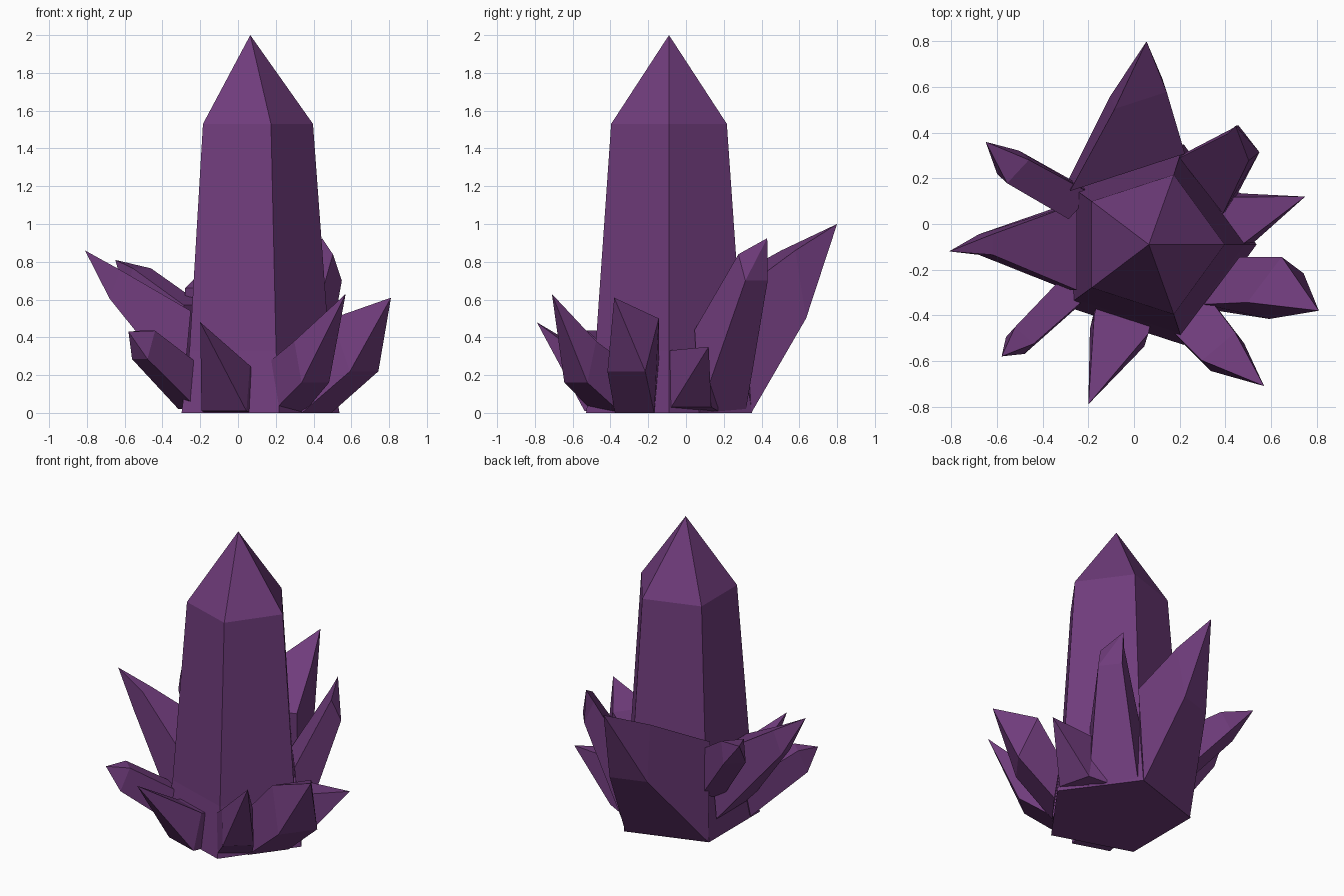
import bpy, bmesh
from math import radians, cos, sin, pi
from mathutils import Vector

if "Cube" in bpy.data.objects:
    bpy.data.objects.remove(bpy.data.objects["Cube"])

purple = bpy.data.materials.new("purple_crystal")
purple.diffuse_color = (0.16, 0.045, 0.2, 1)
purple.use_nodes = True
purple.node_tree.nodes["Principled BSDF"].inputs["Base Color"].default_value = purple.diffuse_color


def loft(name, rings, tip):
    """Skin a stack of rings and close it to a point."""
    bm = bmesh.new()
    rows = [[bm.verts.new(p) for p in ring] for ring in rings]
    n = len(rows[0])
    apex = bm.verts.new(tip)
    bm.faces.new(rows[0])
    for i in range(n):
        j = (i + 1) % n
        for a, b in zip(rows, rows[1:]):
            bm.faces.new((a[i], a[j], b[j], b[i]))
        bm.faces.new((rows[-1][i], rows[-1][j], apex))
    bmesh.ops.recalc_face_normals(bm, faces=bm.faces)
    mesh = bpy.data.meshes.new(name)
    bm.to_mesh(mesh)
    bm.free()
    mesh.materials.append(purple)
    obj = bpy.data.objects.new(name, mesh)
    bpy.context.collection.objects.link(obj)
    return obj


def pentagon(r, z):
    return [(0.075 + r * cos(k * 2 * pi / 5), -0.09 + r * sin(k * 2 * pi / 5), z)
            for k in range(5)]


def section(center, az, w, h, lean):
    """Four-sided cross-section facing azimuth az; its top leans back."""
    c, a = Vector(center), radians(az)
    side = Vector((-sin(a), cos(a), 0)) * w / 2
    up = Vector((-cos(a) * lean, -sin(a) * lean, h / 2))
    return [c + side + up, c - side + up, c - side - up, c + side - up]


def shard(name, az, base, bw, bh, neck, nw, nh, tip, lean=0.03):
    loft(name, [section(base, az, bw, bh, 0.02),
                section(neck, az, nw, nh, lean)], tip)


# Main five-sided crystal
loft("main_crystal", [pentagon(0.462, 0), pentagon(0.41, 0.33), pentagon(0.322, 1.53)],
     (0.065, -0.09, 2.0))

# Side shards growing out of the base
shard("back_shard", 108, (-0.035, 0.245, 0.33), 0.53, 0.66,
      (0.02, 0.57, 0.68), 0.24, 0.36, (0.055, 0.8, 1.0))
shard("left_shard", 180, (-0.27, -0.10, 0.33), 0.38, 0.42,
      (-0.65, -0.09, 0.68), 0.09, 0.15, (-0.81, -0.12, 0.86))
shard("back_left_shard", 137, (-0.25, 0.09, 0.42), 0.15, 0.30,
      (-0.53, 0.25, 0.70), 0.14, 0.13, (-0.65, 0.36, 0.81))
shard("front_left_shard", 228, (-0.25, -0.27, 0.13), 0.14, 0.22,
      (-0.50, -0.51, 0.36), 0.11, 0.15, (-0.58, -0.58, 0.43))
shard("front_shard", 252, (-0.04, -0.36, 0.11), 0.25, 0.22,
      (-0.065, -0.47, 0.13), 0.25, 0.24, (-0.20, -0.79, 0.48))
shard("front_right_shard", 310, (0.25, -0.40, 0.13), 0.22, 0.26,
      (0.39, -0.56, 0.27), 0.19, 0.22, (0.57, -0.71, 0.63))
shard("right_shard", 323, (0.40, -0.26, 0.14), 0.26, 0.28,
      (0.62, -0.28, 0.36), 0.25, 0.28, (0.81, -0.38, 0.61), 0.06)
shard("right_stub_shard", 15, (0.38, 0.02, 0.17), 0.30, 0.32,
      (0.47, 0.02, 0.18), 0.22, 0.30, (0.75, 0.12, 0.35))
shard("back_right_shard", 38, (0.31, 0.18, 0.22), 0.31, 0.44,
      (0.48, 0.355, 0.77), 0.15, 0.14, (0.445, 0.43, 0.925))
